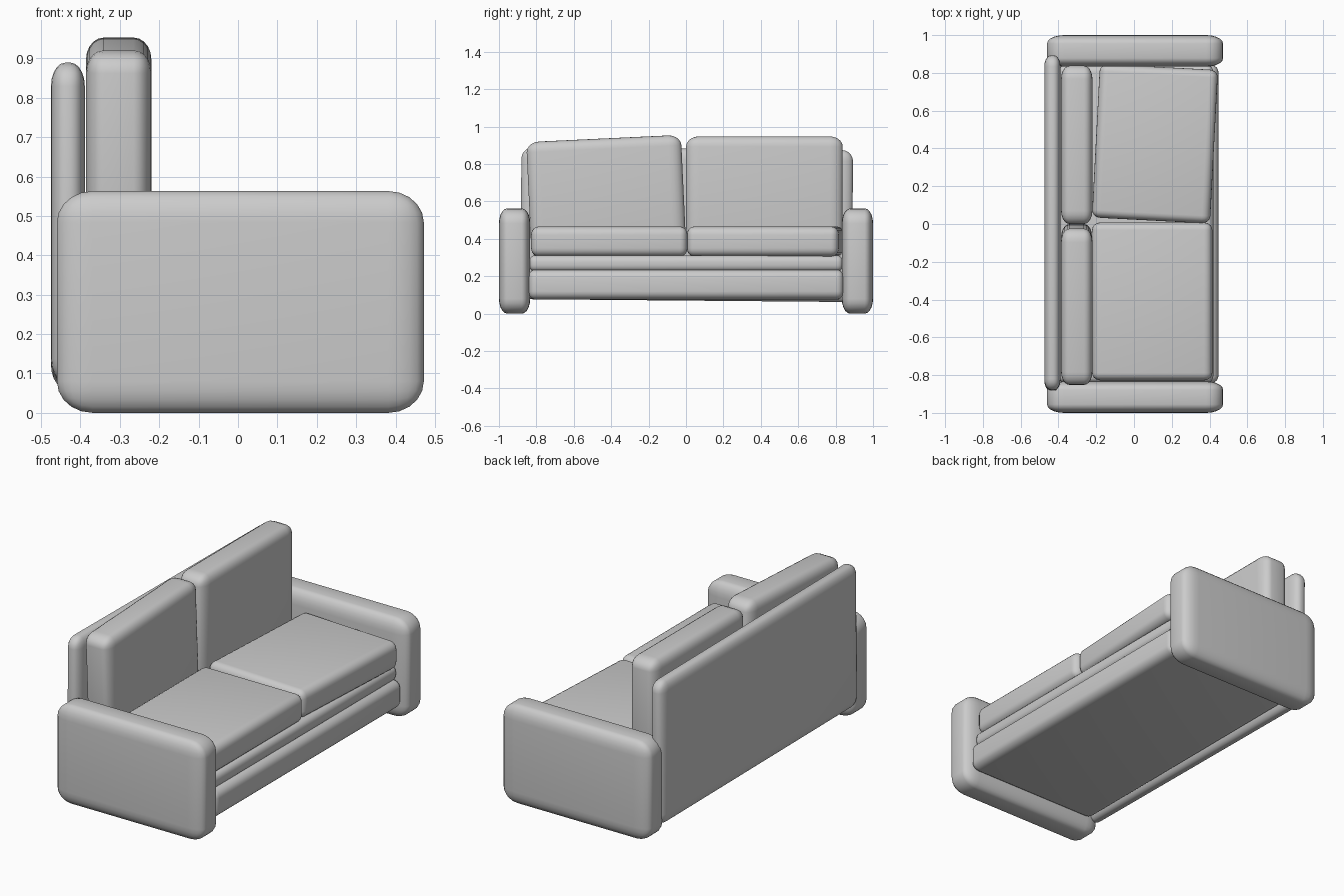
import bpy, bmesh
from math import radians
from mathutils import Matrix, Vector

if "Cube" in bpy.data.objects:
    bpy.data.objects.remove(bpy.data.objects["Cube"])


def soft_box(name, x, y, z, r, rot=(0, 0, 0)):
    """Rounded block from axis ranges, with a separate edge radius per axis."""
    lo, hi = Vector((x[0], y[0], z[0])), Vector((x[1], y[1], z[1]))
    size = hi - lo
    bm = bmesh.new()
    bmesh.ops.create_cube(bm, size=1)
    bmesh.ops.scale(bm, vec=[size[i] / r[i] for i in range(3)], verts=bm.verts)
    bmesh.ops.bevel(bm, geom=bm.edges[:], offset=1, segments=5, profile=0.5,
                    affect='EDGES', clamp_overlap=True)
    bmesh.ops.scale(bm, vec=r, verts=bm.verts)
    for axis, a in zip('XYZ', rot):
        bmesh.ops.rotate(bm, matrix=Matrix.Rotation(radians(a), 3, axis), verts=bm.verts)
    bmesh.ops.recalc_face_normals(bm, faces=bm.faces)
    for f in bm.faces:
        f.smooth = True
    me = bpy.data.meshes.new(name)
    bm.to_mesh(me)
    bm.free()
    ob = bpy.data.objects.new(name, me)
    ob.location = (lo + hi) / 2
    bpy.context.collection.objects.link(ob)
    return ob


# Arms
for side, label in ((-1, "left"), (1, "right")):
    ys = sorted((side * 0.833, side * 1.0))
    soft_box("arm_" + label, (-0.46, 0.472), ys, (0, 0.563), (0.09, 0.045, 0.08))

# Base rail and recessed deck
soft_box("base", (-0.40, 0.447), (-0.845, 0.845), (0.075, 0.236), (0.05, 0.04, 0.045))
soft_box("deck", (-0.40, 0.42), (-0.84, 0.84), (0.225, 0.312), (0.035, 0.035, 0.035))

# Back panel, very slightly askew
soft_box("back_panel", (-0.475, -0.389), (-0.883, 0.89), (0.07, 0.882),
         (0.036, 0.06, 0.06), (-0.5, 0, 0))

# Seat cushions, one turned a little
soft_box("seat_cushion_left", (-0.222, 0.415), (-0.828, 0.008), (0.306, 0.466),
         (0.045, 0.04, 0.045))
soft_box("seat_cushion_right", (-0.202, 0.424), (0.018, 0.832), (0.306, 0.466),
         (0.045, 0.04, 0.045), (0, 0, -3))

# Back cushions, one leaning sideways
soft_box("back_cushion_left", (-0.386, -0.22), (-0.84, -0.012), (0.31, 0.937),
         (0.045, 0.07, 0.055), (2.7, 0, 0))
soft_box("back_cushion_right", (-0.386, -0.22), (0.0, 0.838), (0.305, 0.948),
         (0.045, 0.07, 0.055))
